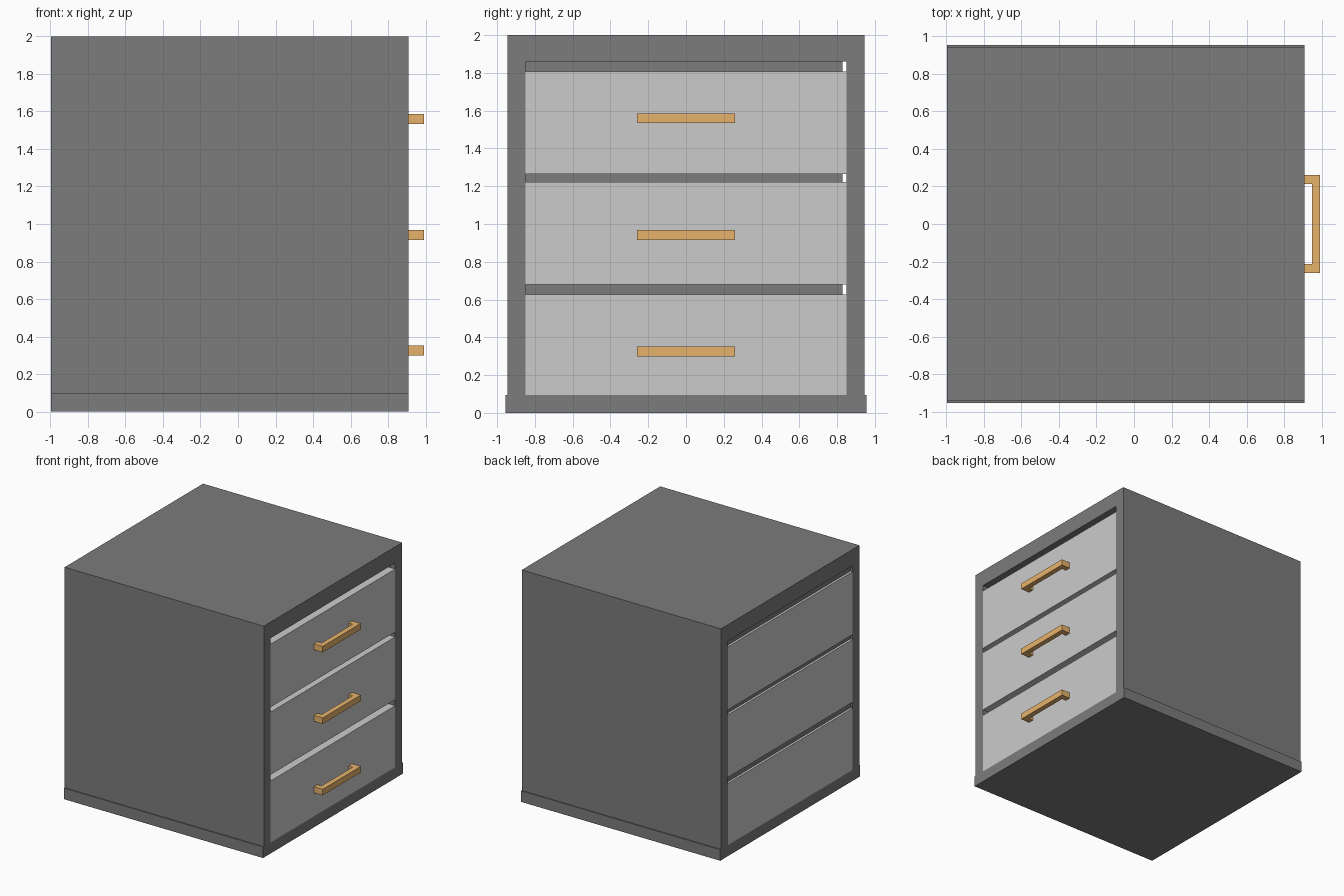
import bpy, bmesh
from mathutils import Vector

if "Cube" in bpy.data.objects:
    bpy.data.objects.remove(bpy.data.objects["Cube"])

BACK, FRONT = -0.996, 0.908


def material(name, rgb):
    m = bpy.data.materials.new(name)
    m.diffuse_color = (*rgb, 1)
    m.use_nodes = True
    m.node_tree.nodes["Principled BSDF"].inputs["Base Color"].default_value = m.diffuse_color
    return m


dark = material("dark_paint", (0.2, 0.2, 0.2))
wood = material("handle_wood", (0.8, 0.45, 0.15))


def extrude(name, points, offset, mat=None):
    """Closed flat outline pushed along an offset vector."""
    bm = bmesh.new()
    face = bm.faces.new([bm.verts.new(p) for p in points])
    top = bmesh.ops.extrude_face_region(bm, geom=[face])["geom"]
    verts = [v for v in top if isinstance(v, bmesh.types.BMVert)]
    bmesh.ops.translate(bm, verts=verts, vec=Vector(offset))
    bmesh.ops.recalc_face_normals(bm, faces=bm.faces)
    me = bpy.data.meshes.new(name)
    bm.to_mesh(me)
    bm.free()
    ob = bpy.data.objects.new(name, me)
    bpy.context.collection.objects.link(ob)
    if mat:
        me.materials.append(mat)
    return ob


def box(name, x, y, z, mat=None):
    corners = [(x[0], y[0], z[0]), (x[0], y[1], z[0]),
               (x[0], y[1], z[1]), (x[0], y[0], z[1])]
    return extrude(name, corners, (x[1] - x[0], 0, 0), mat)


# Cabinet shell: top and two sides as one arch, open at front and back
arch = [(-0.945, 0.095), (-0.945, 2.0), (0.945, 2.0), (0.945, 0.095),
        (0.85, 0.095), (0.85, 1.86), (-0.85, 1.86), (-0.85, 0.095)]
extrude("cabinet_shell", [(BACK, y, z) for y, z in arch], (FRONT - BACK, 0, 0), dark)

# Slightly wider plinth, and the inset back panel with its narrow side gap
box("base", (BACK, FRONT), (-0.955, 0.955), (0, 0.095), dark)
box("back_panel", (BACK + 0.02, BACK + 0.05), (-0.85, 0.828), (0.095, 1.86), dark)

# Drawers with a bracket-shaped pull on each
grip = [(FRONT, -0.26), (0.992, -0.26), (0.992, 0.26), (FRONT, 0.26),
        (FRONT, 0.212), (0.948, 0.212), (0.948, -0.212), (FRONT, -0.212)]
rows = [("bottom", 0.095, 0.627, 0.325), ("middle", 0.68, 1.222, 0.942),
        ("top", 1.264, 1.808, 1.56)]
for row, low, high, grip_z in rows:
    box(row + "_drawer", (BACK, FRONT), (-0.85, 0.85), (low, high))
    extrude(row + "_handle", [(x, y, grip_z - 0.026) for x, y in grip], (0, 0, 0.052), wood)
